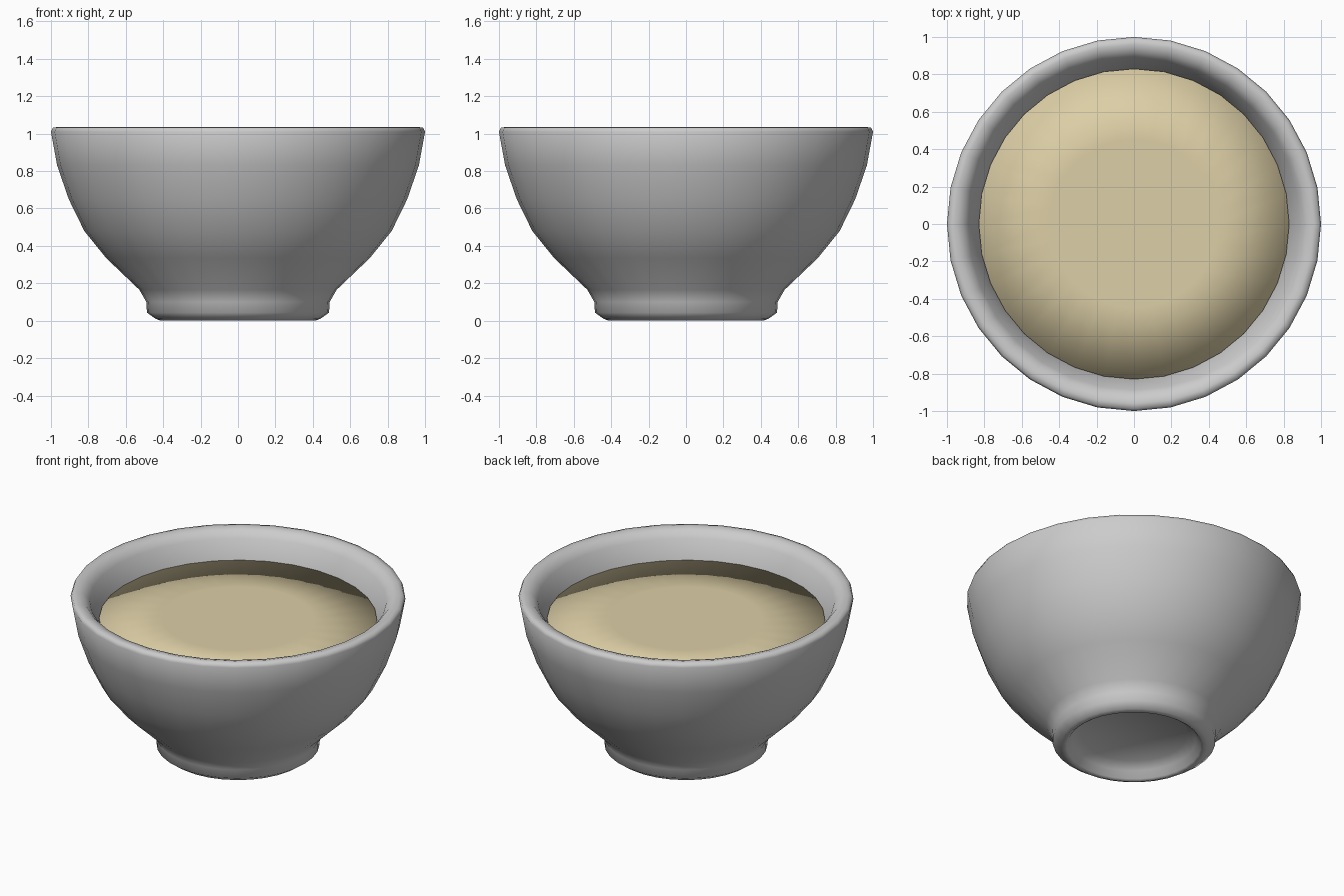
import bpy, bmesh
from math import cos, sin, pi

if "Cube" in bpy.data.objects:
    bpy.data.objects.remove(bpy.data.objects["Cube"])

SEGMENTS = 32


def lathe(name, profile):
    """Revolve (radius, height) points around z; radius 0 becomes a pole."""
    bm = bmesh.new()
    rings = []
    for r, z in profile:
        n = 1 if r == 0 else SEGMENTS
        rings.append([bm.verts.new((r * cos(2 * pi * i / SEGMENTS),
                                    r * sin(2 * pi * i / SEGMENTS), z)) for i in range(n)])
    for a, b in zip(rings, rings[1:]):
        for i in range(SEGMENTS):
            j = (i + 1) % SEGMENTS
            corners = [a[i % len(a)], a[j % len(a)], b[j % len(b)], b[i % len(b)]]
            bm.faces.new(list(dict.fromkeys(corners)))
    bmesh.ops.recalc_face_normals(bm, faces=bm.faces)
    for f in bm.faces:
        f.smooth = True
    mesh = bpy.data.meshes.new(name)
    bm.to_mesh(mesh)
    bm.free()
    obj = bpy.data.objects.new(name, mesh)
    bpy.context.collection.objects.link(obj)
    return obj


# Bowl: recessed base, foot ring, outer wall, rounded rim, inner wall
lathe("bowl", [
    (0, 0.10), (0.32, 0.09), (0.37, 0.05), (0.40, 0.01), (0.415, 0.0),
    (0.44, 0.01), (0.487, 0.043), (0.49, 0.10), (0.527, 0.165),
    (0.705, 0.335), (0.822, 0.48), (0.905, 0.65), (0.967, 0.83),
    (1.0, 1.01), (0.99, 1.032), (0.96, 1.036), (0.92, 1.025), (0.887, 0.985),
    (0.832, 0.86), (0.785, 0.68), (0.71, 0.53), (0.60, 0.39),
    (0.45, 0.26), (0.25, 0.2), (0, 0.19)])

# Soup: flat surface with a soft edge, filling the upper inside
soup = lathe("soup", [(0, 0.87), (0.45, 0.87), (0.83, 0.868), (0.80, 0.76)])
mat = bpy.data.materials.new("broth")
mat.diffuse_color = (0.72, 0.62, 0.38, 1)
mat.use_nodes = True
mat.node_tree.nodes["Principled BSDF"].inputs["Base Color"].default_value = mat.diffuse_color
soup.data.materials.append(mat)
